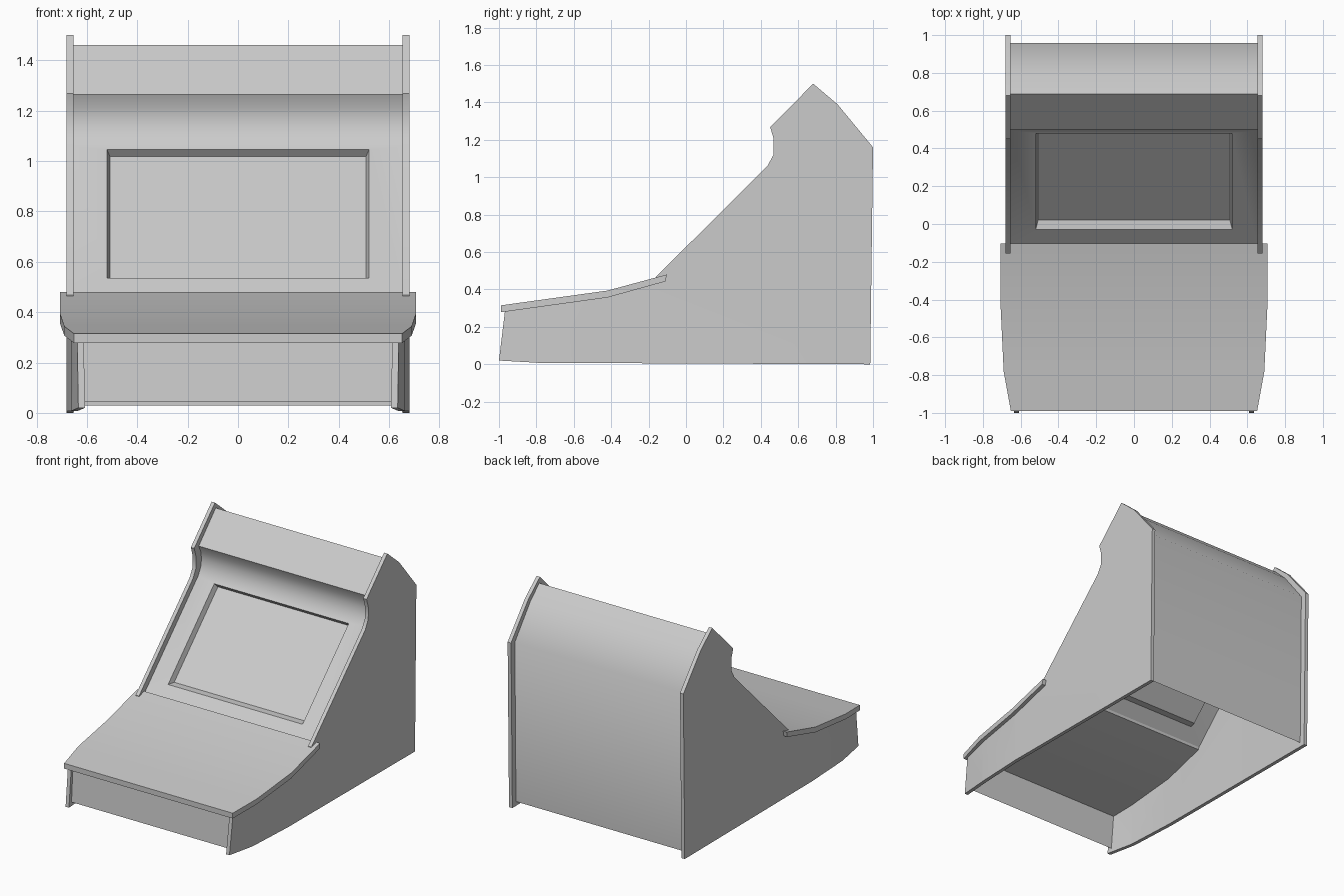
import bpy, bmesh
from mathutils import Vector

if "Cube" in bpy.data.objects:
    bpy.data.objects.remove(bpy.data.objects["Cube"])


def finish(name, bm, angle=0.7, fix=True):
    if fix:
        bmesh.ops.recalc_face_normals(bm, faces=bm.faces[:])
    me = bpy.data.meshes.new(name)
    bm.to_mesh(me)
    bm.free()
    ob = bpy.data.objects.new(name, me)
    bpy.context.collection.objects.link(ob)
    bpy.ops.object.select_all(action='DESELECT')
    ob.select_set(True)
    bpy.context.view_layer.objects.active = ob
    bpy.ops.object.shade_smooth_by_angle(angle=angle)
    return ob


def strip(bm, profile, hw):
    """Sheet spanning -hw..hw along a (y, z) profile."""
    rows = [[bm.verts.new((x, y, z)) for x in (-hw, hw)] for y, z in profile]
    for a, b in zip(rows, rows[1:]):
        bm.faces.new((a[0], a[1], b[1], b[0]))


# Side panels: extruded silhouette whose front end bends inward
SIDE = [(-1.0, .02), (-.79, .008), (.985, 0), (1.0, 1.16), (.81, 1.39), (.68, 1.5),
        (.45, 1.268), (.469, 1.205), (.468, 1.12), (.435, 1.06), (-.16, .468),
        (-.16, .45), (-.43, .375), (-.968, .285)]
BEND = [(-1.0, .046), (-.78, .017), (-.42, 0), (1.1, 0)]


def inset(y):
    for (y0, s0), (y1, s1) in zip(BEND, BEND[1:]):
        if y <= y1:
            return s0 + (s1 - s0) * (y - y0) / (y1 - y0)
    return 0


bm = bmesh.new()
face = bm.faces.new([bm.verts.new((.68, y, z)) for y, z in SIDE])
ext = bmesh.ops.extrude_face_region(bm, geom=[face], use_keep_orig=True)
bmesh.ops.translate(bm, vec=(-.026, 0, 0),
                    verts=[g for g in ext['geom'] if isinstance(g, bmesh.types.BMVert)])
for cut in (-.78, -.42):
    bmesh.ops.bisect_plane(bm, geom=bm.verts[:] + bm.edges[:] + bm.faces[:],
                           plane_co=(0, cut, 0), plane_no=(0, 1, 0))
for v in bm.verts:
    v.co.x -= inset(v.co.y)
side = finish("side_panels", bm)
side.modifiers.new("Mirror", 'MIRROR')

# Control panel: curved, tapered slab (y, half width, top z)
bm = bmesh.new()
rings = []
for y, hw, z in [(-.99, .652, .315), (-.78, .69, .344), (-.42, .707, .394), (-.102, .707, .48)]:
    rings.append([bm.verts.new((x, y - (.008 if dz and y > -.2 else 0), z - dz))
                  for x, dz in ((-hw, 0), (hw, 0), (hw, .037), (-hw, .037))])
for a, b in zip(rings, rings[1:]):
    for i in range(4):
        j = (i + 1) % 4
        bm.faces.new((a[i], a[j], b[j], b[i]))
bm.faces.new(rings[0])
bm.faces.new(rings[-1])
finish("control_panel", bm)

# Front board below the control panel
bm = bmesh.new()
strip(bm, [(-.965, .045), (-.945, .285)], .615)
finish("front_board", bm)

# Marquee, roof and back in one folded sheet
bm = bmesh.new()
strip(bm, [(.50, 1.265), (.688, 1.46), (.785, 1.37), (.957, 1.15), (.945, .03)], .655)
finish("marquee_and_back", bm, fix=False)

# Screen bezel: frame around a recessed screen, with a cove under the marquee
bm = bmesh.new()
low, high = Vector((0, -.105, .46)), Vector((0, .495, 1.06))


def rect(hw, z0, z1, depth=0):
    d = depth * .7071
    return [bm.verts.new((x, z - .565 + d, z - d))
            for x, z in ((-hw, z0), (hw, z0), (hw, z1), (-hw, z1))]


outer = rect(.655, low.z, high.z)
hole = rect(.52, .535, 1.045)
back = rect(.508, .56, 1.043, .036)
for a, b in ((outer, hole), (hole, back)):
    for i in range(4):
        j = (i + 1) % 4
        bm.faces.new((a[i], a[j], b[j], b[i]))
bm.faces.new(back)
strip(bm, [(.495, 1.06), (.522, 1.11), (.53, 1.16), (.526, 1.21), (.50, 1.265)], .655)
bmesh.ops.remove_doubles(bm, verts=bm.verts[:], dist=.0005)
finish("screen_bezel", bm)
